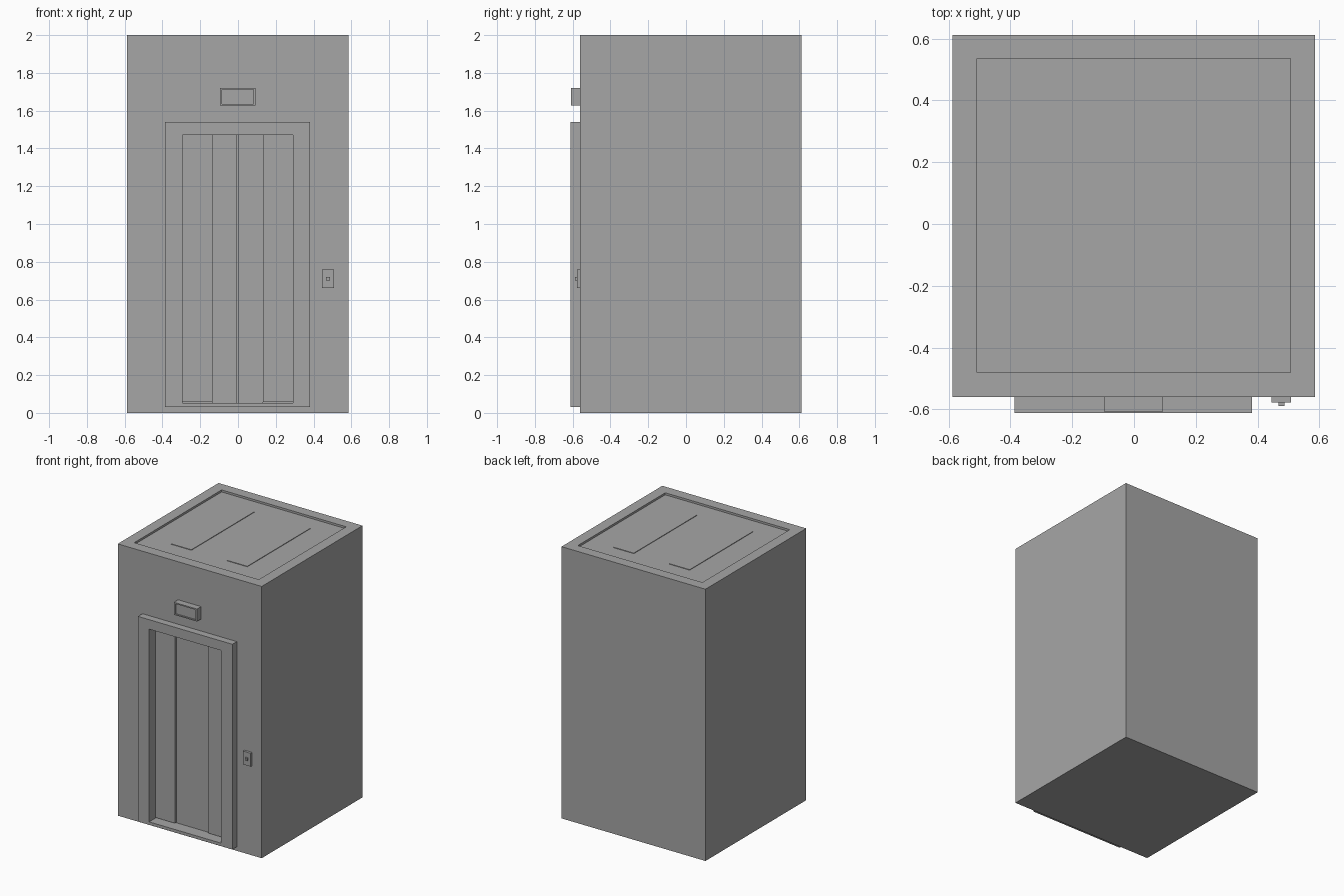
import bpy

if "Cube" in bpy.data.objects:
    bpy.data.objects.remove(bpy.data.objects["Cube"])

grey = bpy.data.materials.new("plain grey")
grey.diffuse_color = (0.38, 0.38, 0.38, 1)
grey.use_nodes = True
grey.node_tree.nodes["Principled BSDF"].inputs["Base Color"].default_value = grey.diffuse_color


def box(name, x, y, z):
    """Axis-aligned box from (min, max) pairs."""
    bpy.ops.mesh.primitive_cube_add(size=1, location=[sum(p) / 2 for p in (x, y, z)])
    ob = bpy.context.object
    ob.name = name
    ob.scale = [p[1] - p[0] for p in (x, y, z)]
    bpy.ops.object.transform_apply(location=False, rotation=False, scale=True)
    ob.data.materials.append(grey)
    return ob


def cut(target, x, y, z):
    """Cut a box-shaped pocket out of the target."""
    cutter = box("cutter", x, y, z)
    mod = target.modifiers.new("pocket", 'BOOLEAN')
    mod.operation = 'DIFFERENCE'
    mod.solver = 'EXACT'
    mod.object = cutter
    bpy.context.view_layer.objects.active = target
    bpy.ops.object.modifier_apply(modifier=mod.name)
    bpy.data.objects.remove(cutter, do_unlink=True)


# Shaft with a shallow roof recess and a doorway pocket
opening_x, opening_z = (-0.295, 0.292), (0.052, 1.47)
shaft = box("shaft", (-0.587, 0.585), (-0.56, 0.612), (0, 2))
cut(shaft, (-0.508, 0.506), (-0.481, 0.535), (1.985, 2.1))
cut(shaft, opening_x, (-0.7, -0.50), opening_z)

# Roof panels, barely raised from the recess floor
for side, x in (("left", (-0.31, -0.145)), ("right", (0.145, 0.31))):
    box("roof_panel_" + side, x, (-0.335, 0.40), (1.98, 1.989))

# Door frame
frame = box("door_frame", (-0.386, 0.382), (-0.612, -0.56), (0.03, 1.54))
cut(frame, opening_x, (-0.7, -0.5), opening_z)

# Sliding doors: outer leaves stand in front of the inner pair
for name, x, front, bottom in (
        ("outer_door_left", (-0.295, -0.136), -0.54, 0.057),
        ("inner_door_left", (-0.136, -0.004), -0.52, 0.052),
        ("inner_door_right", (-0.001, 0.132), -0.52, 0.052),
        ("outer_door_right", (0.132, 0.292), -0.54, 0.057)):
    box(name, x, (front, -0.50), (bottom, 1.47))

# Floor display with a recessed screen
display = box("display", (-0.096, 0.092), (-0.608, -0.56), (1.628, 1.72))
cut(display, (-0.085, 0.081), (-0.7, -0.60), (1.636, 1.711))

# Call plate and button
box("call_plate", (0.445, 0.508), (-0.578, -0.56), (0.66, 0.758))
button = box("call_button", (0.467, 0.487), (-0.588, -0.578), (0.70, 0.72))
cut(button, (0.471, 0.483), (-0.6, -0.585), (0.704, 0.716))
